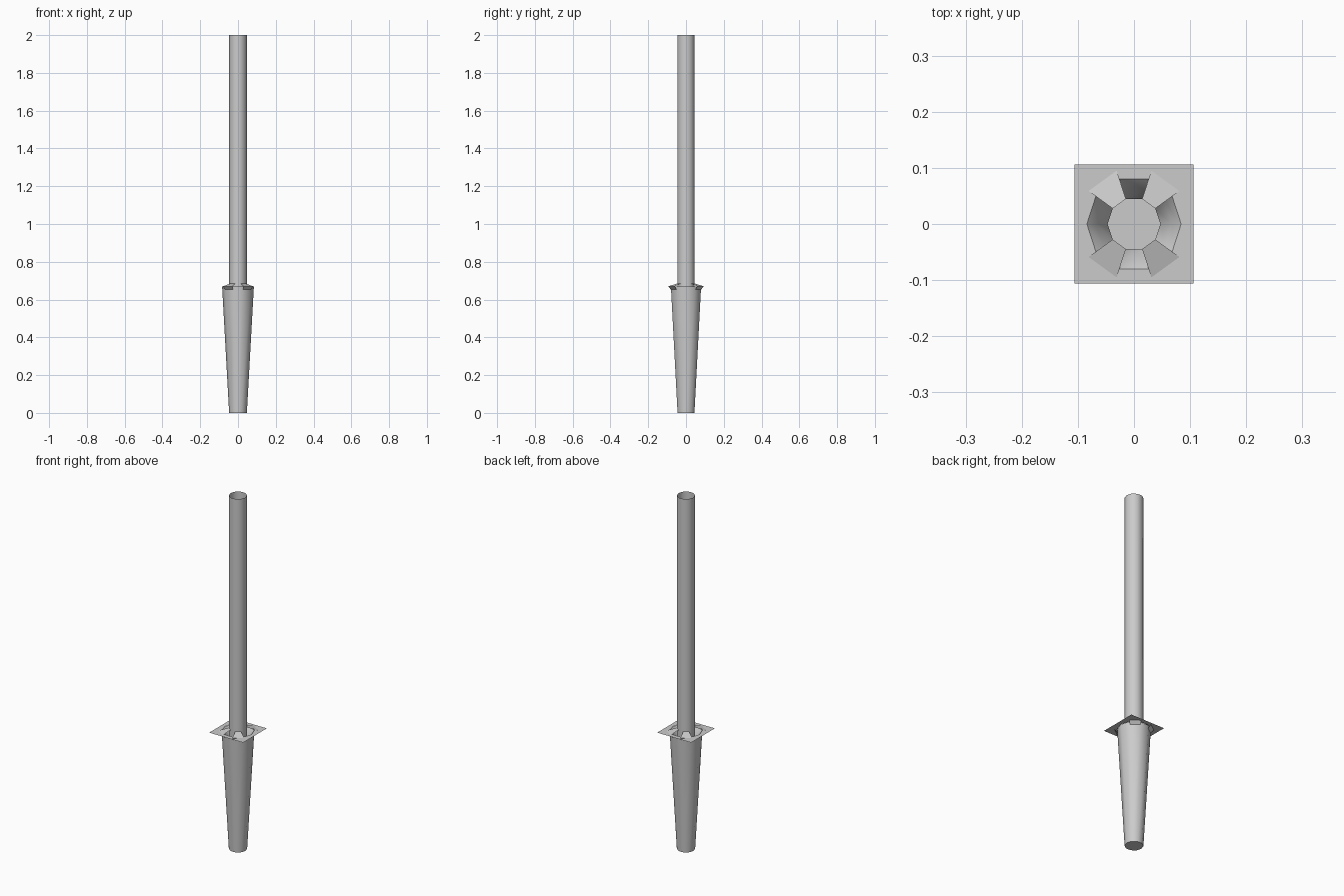
import bpy, bmesh
from math import cos, sin, radians

if "Cube" in bpy.data.objects:
    bpy.data.objects.remove(bpy.data.objects["Cube"])

SIDES = 10
STEP = 36


def pt(r, k, z):
    a = radians(STEP * k)
    return (r * cos(a), r * sin(a), z)


def finish(name, bm, smooth=True):
    bmesh.ops.remove_doubles(bm, verts=bm.verts, dist=1e-5)
    bmesh.ops.recalc_face_normals(bm, faces=bm.faces)
    me = bpy.data.meshes.new(name)
    bm.to_mesh(me)
    bm.free()
    ob = bpy.data.objects.new(name, me)
    bpy.context.collection.objects.link(ob)
    if smooth:
        bpy.ops.object.select_all(action='DESELECT')
        ob.select_set(True)
        bpy.context.view_layer.objects.active = ob
        bpy.ops.object.shade_smooth_by_angle(angle=radians(40))
    return ob


def strip(bm, profile, k):
    """One side of a ten-sided revolve."""
    for (r0, z0), (r1, z1) in zip(profile, profile[1:]):
        bm.faces.new([bm.verts.new(p) for p in
                      (pt(r0, k, z0), pt(r0, k + 1, z0), pt(r1, k + 1, z1), pt(r1, k, z1))])


def revolve(name, profile, sides=range(SIDES), cap=False):
    bm = bmesh.new()
    for k in sides:
        strip(bm, profile, k)
    if cap:
        r, z = profile[0]
        bm.faces.new([bm.verts.new(pt(r, k, z)) for k in range(SIDES)])
    return finish(name, bm)


# open-topped tube
revolve("pole", [(0.047, 0), (0.047, 2)])

# tapered ground socket with an inner funnel around the pole
revolve("socket", [(0.047, 0), (0.084, 0.668), (0.0675, 0.65), (0.047, 0.60)], cap=True)

# four sloping collar tabs that tie pole, plate and socket together
revolve("collar_tabs", [(0.047, 0.685), (0.1, 0.67), (0.083, 0.652)], sides=(1, 3, 6, 8))

# thin square plate with a ten-sided opening
bm = bmesh.new()
h, z = 0.106, 0.669
loops = [[(-h, -h, z), (h, -h, z), (h, h, z), (-h, h, z)],
         [pt(0.084, k, z) for k in range(SIDES)]]
for loop in loops:
    vs = [bm.verts.new(p) for p in loop]
    for a, b in zip(vs, vs[1:] + vs[:1]):
        bm.edges.new((a, b))
bmesh.ops.triangle_fill(bm, edges=bm.edges[:], use_beauty=True)
finish("ground_plate", bm, smooth=False)
